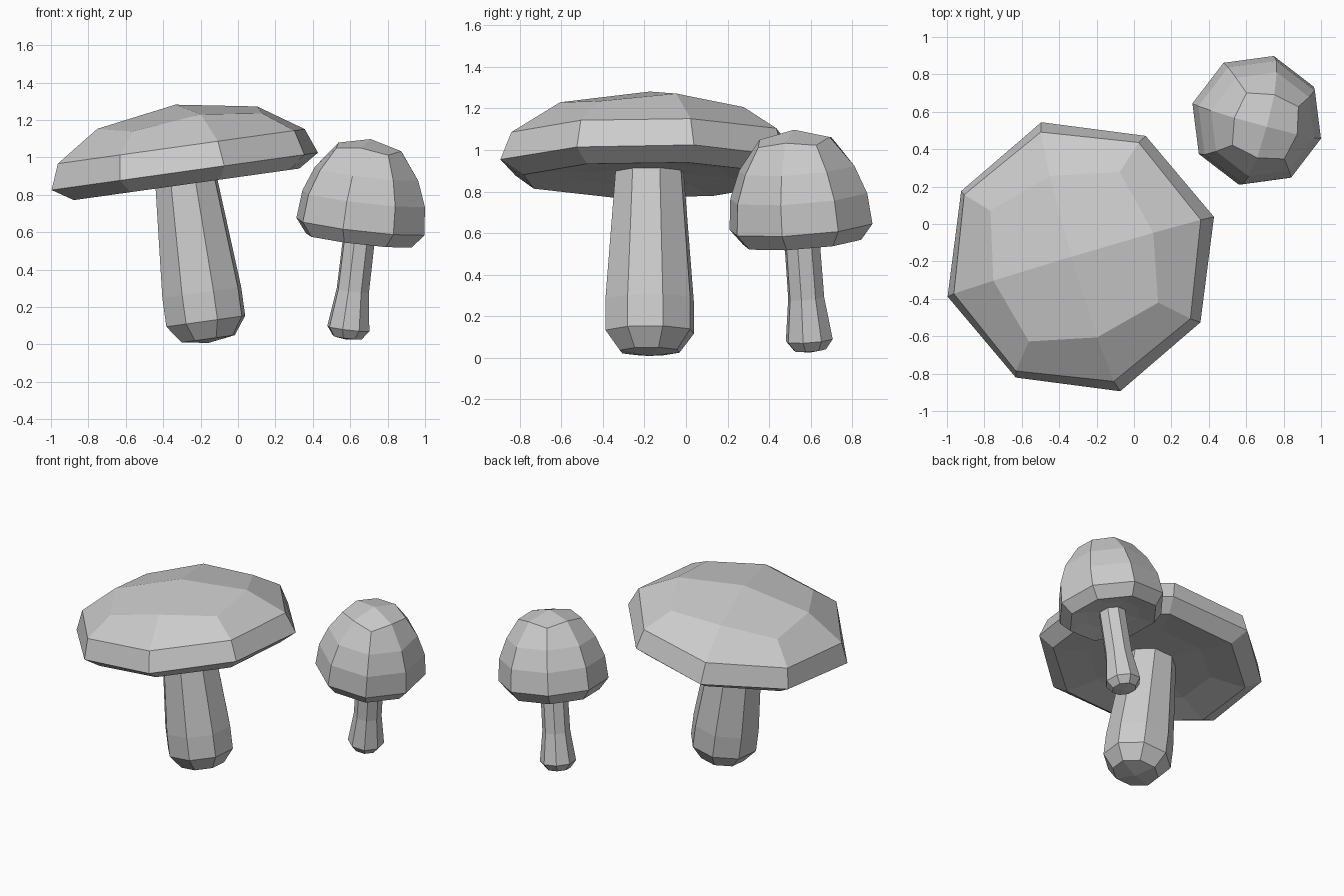
import bpy, bmesh
from math import cos, sin, radians, sqrt
from mathutils import Vector, Matrix

if "Cube" in bpy.data.objects:
    bpy.data.objects.remove(bpy.data.objects["Cube"])


def lathe(name, rings, bottom, top, turn, frame):
    """Eight-sided flat-shaded body with poles closed by four quads each.
    Each ring: height and radius of the even corners, then of the odd corners."""
    bm = bmesh.new()
    loops = []
    for h0, r0, h1, r1 in rings:
        loop = []
        for i in range(8):
            h, r = ((h0, r0), (h1, r1))[i % 2]
            a = radians(turn + 45 * i)
            loop.append(bm.verts.new((r * cos(a), r * sin(a), h)))
        loops.append(loop)
    for a, b in zip(loops, loops[1:]):
        for i in range(8):
            j = (i + 1) % 8
            bm.faces.new((a[i], a[j], b[j], b[i]))
    for loop, h in ((loops[0], bottom), (loops[-1], top)):
        pole = bm.verts.new((0, 0, h))
        for i in range(0, 8, 2):
            bm.faces.new((pole, loop[i], loop[i + 1], loop[(i + 2) % 8]))
    bmesh.ops.recalc_face_normals(bm, faces=bm.faces)
    bm.transform(frame)
    mesh = bpy.data.meshes.new(name)
    bm.to_mesh(mesh)
    bm.free()
    obj = bpy.data.objects.new(name, mesh)
    bpy.context.collection.objects.link(obj)
    return obj


def leaning(origin, axis):
    q = Vector((0, 0, 1)).rotation_difference(Vector(axis))
    return Matrix.Translation(origin) @ q.to_matrix().to_4x4()


def even(h, r):
    return (h, r, h, r)


# Large mushroom: wide, flat cap leaning left
big = leaning((-0.155, -0.175, 0), (-0.14, 0, 1))
lathe("large_stem",
      [even(0.03, 0.15), even(0.125, 0.222), even(0.28, 0.222), even(0.92, 0.17)],
      0.008, 0.93, 16.5, big)
B = 0.934
lathe("large_cap",
      [even(B - 0.045, 0.40), even(B - 0.07, 0.635),
       (B, 0.75, B, 0.735), even(B + 0.135, 0.695),
       (B + 0.29, 0.45, B + 0.25, 0.515)],
      B - 0.025, B + 0.36, 16.5, big)

# Small mushroom: domed cap leaning right
small = leaning((0.58, 0.60, 0), (0.118, -0.073, 1))
lathe("small_stem",
      [even(0.037, 0.08), even(0.085, 0.117), even(0.29, 0.09), even(0.60, 0.088)],
      0.025, 0.62, -15, small)
S = 0.636
lathe("small_cap",
      [even(S - 0.05, 0.18), even(S - 0.075, 0.295), even(S, 0.357),
       even(S + 0.15, 0.342), even(S + 0.285, 0.288),
       (S + 0.43, 0.175, S + 0.41, 0.205)],
      S - 0.03, S + 0.472, -15, small)
